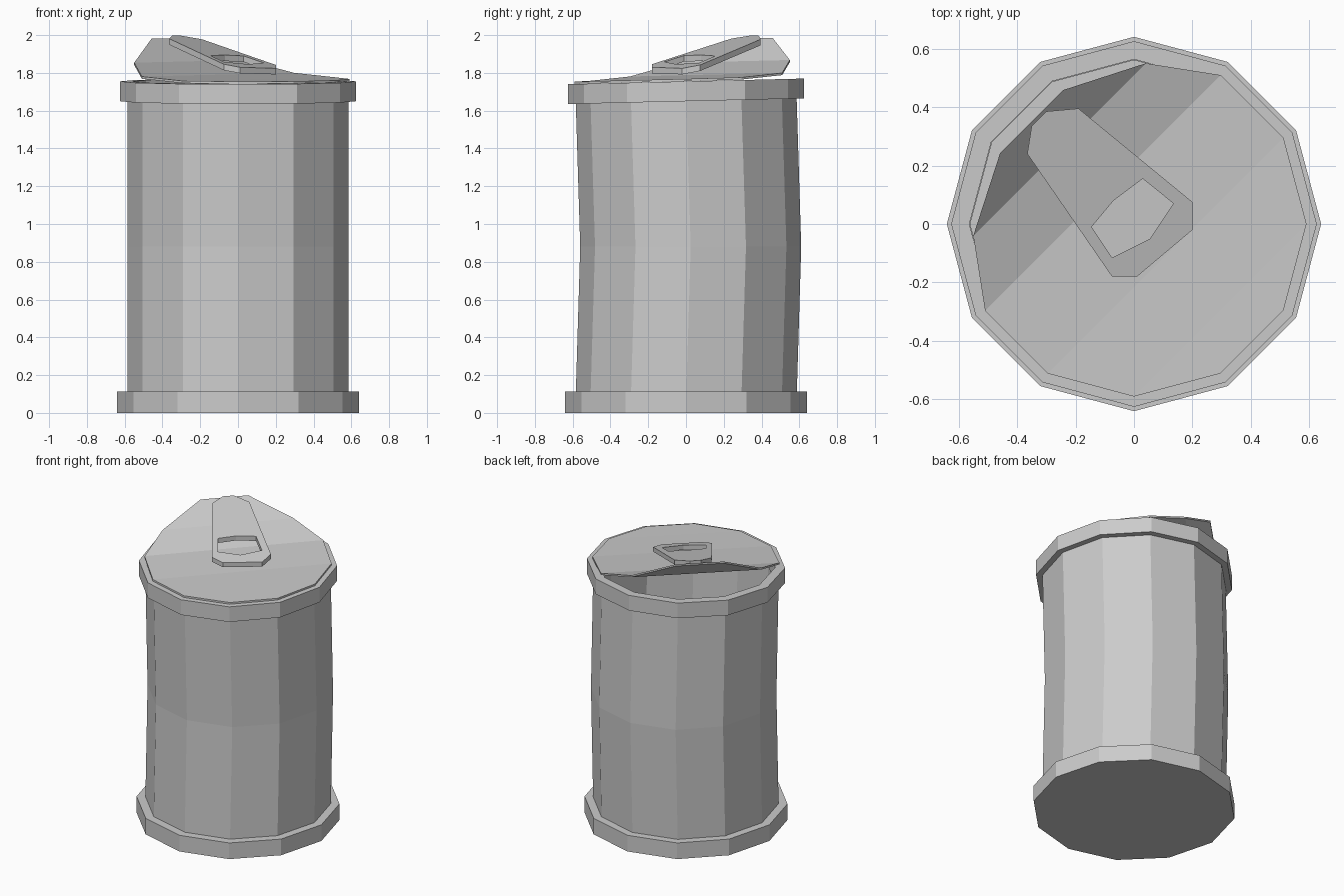
import bpy, bmesh
from math import sin, cos, pi, sqrt
from mathutils import Vector

cube = bpy.data.objects.get("Cube")
if cube:
    bpy.data.objects.remove(cube, do_unlink=True)

SIDES = 12
TILT = 0.024   # the crushed top leans slightly forward

metal = bpy.data.materials.new("light grey metal")
metal.use_nodes = True
GREY = (0.6, 0.6, 0.6, 1)
metal.diffuse_color = GREY
metal.node_tree.nodes["Principled BSDF"].inputs["Base Color"].default_value = GREY


def finish(name, bm):
    bmesh.ops.recalc_face_normals(bm, faces=bm.faces[:])
    mesh = bpy.data.meshes.new(name)
    bm.to_mesh(mesh)
    bm.free()
    mesh.materials.append(metal)
    obj = bpy.data.objects.new(name, mesh)
    bpy.context.collection.objects.link(obj)
    return obj


def lathe(name, profile, closed=False, tilt=0):
    """Revolve (radius, height, y shift) points; cap the ends unless closed."""
    bm = bmesh.new()
    loops = []
    for r, z, shift in profile:
        loop = []
        for i in range(SIDES):
            a = 2 * pi * i / SIDES
            y = r * sin(a) + shift
            loop.append(bm.verts.new((r * cos(a), y, z + tilt * y)))
        loops.append(loop)
    pairs = list(zip(loops, loops[1:]))
    if closed:
        pairs.append((loops[-1], loops[0]))
    else:
        bm.faces.new(loops[0])
        bm.faces.new(loops[-1])
    for low, high in pairs:
        for i in range(SIDES):
            j = (i + 1) % SIDES
            bm.faces.new((low[i], low[j], high[j], high[i]))
    return finish(name, bm)


def thicken(bm, depth):
    """Give an upward facing sheet a thickness below it."""
    res = bmesh.ops.extrude_face_region(bm, geom=bm.faces[:], use_keep_orig=True)
    moved = [g for g in res["geom"] if isinstance(g, bmesh.types.BMVert)]
    bmesh.ops.translate(bm, verts=moved, vec=(0, 0, -depth))


# Hollow body, dented backwards at mid height
lathe("can_body", [(0.585, 0.05, 0), (0.585, 0.88, 0.025), (0.585, 1.69, 0),
                   (0.57, 1.69, 0), (0.57, 0.88, 0.025), (0.57, 0.1, 0)])

# Base and rim bands
lathe("bottom_rim", [(0.64, 0, 0), (0.64, 0.112, 0), (0.56, 0.112, 0), (0.56, 0.02, 0)])
lathe("top_rim", [(0.625, 1.65, 0), (0.625, 1.755, 0), (0.563, 1.755, 0), (0.563, 1.65, 0)],
      closed=True, tilt=TILT)

# Lid, curled up towards the back right: (distance along curl, height) per row
curl = [(0.495, 1.975), (0.36, 1.855), (0.15, 1.788),
        (-0.153, 1.77), (-0.417, 1.768), (-0.57, 1.768)]
bm = bmesh.new()
rows = []
for k, (s, z) in enumerate(curl):
    half = 0.59 * sin(pi * (2 * k + 1) / SIDES)
    row = []
    for t in (-half, half):
        x, y = (t - s) / sqrt(2), (t + s) / sqrt(2)
        row.append(bm.verts.new((x, y, z + TILT * y)))
    rows.append(row)
for a, b in zip(rows, rows[1:]):
    bm.faces.new((a[0], b[0], b[1], a[1]))
thicken(bm, 0.012)
finish("lid", bm)

# Pull tab with a finger hole, sloping up with the curl
outline = [(-0.365, 0.24), (-0.35, 0.335), (-0.30, 0.385), (-0.19, 0.395),
           (0.20, 0.075), (0.20, -0.02), (0.01, -0.18), (-0.075, -0.18)]
hole = [(-0.145, -0.01), (-0.07, 0.08), (0.03, 0.155),
        (0.135, 0.07), (0.055, -0.05), (-0.075, -0.115)]
bm = bmesh.new()
for pts in (outline, hole):
    vs = [bm.verts.new((x, y, 1.866 + 0.27 * (y - x) / sqrt(2))) for x, y in pts]
    for a, b in zip(vs, vs[1:] + vs[:1]):
        bm.edges.new((a, b))
bmesh.ops.triangle_fill(bm, edges=bm.edges[:], use_beauty=True, normal=Vector((0, 0, 1)))
thicken(bm, 0.032)
finish("pull_tab", bm)
